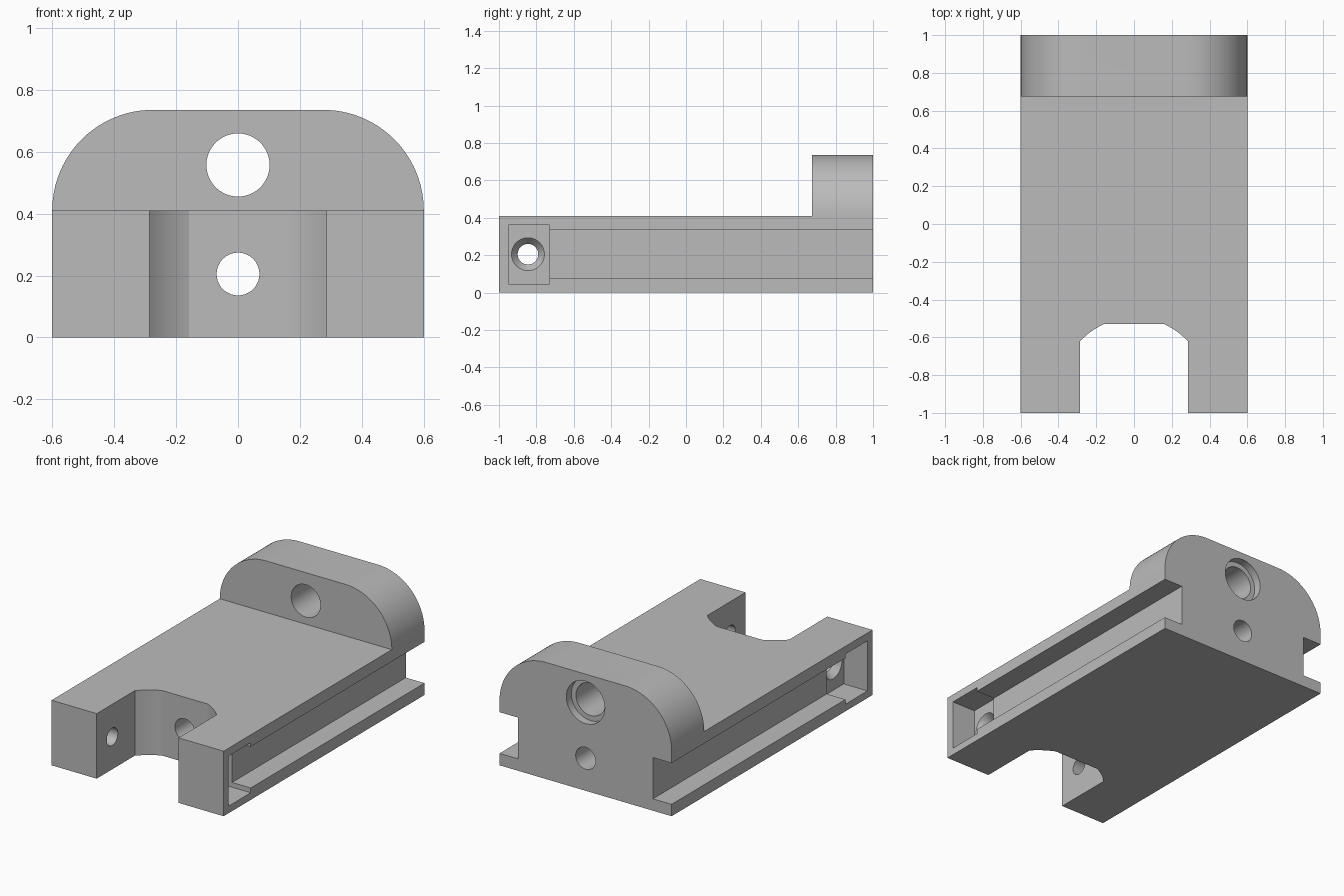
import bpy
import bmesh
from math import sin, cos, pi, sqrt, atan2, radians
from mathutils import Matrix, Vector

if "Cube" in bpy.data.objects:
    bpy.data.objects.remove(bpy.data.objects["Cube"], do_unlink=True)

# Single grey material
grey = bpy.data.materials.new("plain grey")
grey.use_nodes = True
grey.diffuse_color = (0.5, 0.5, 0.5, 1)
grey.node_tree.nodes["Principled BSDF"].inputs["Base Color"].default_value = (0.5, 0.5, 0.5, 1)


def finish(name, bm):
    bmesh.ops.recalc_face_normals(bm, faces=bm.faces)
    mesh = bpy.data.meshes.new(name)
    bm.to_mesh(mesh)
    bm.free()
    mesh.materials.append(grey)
    obj = bpy.data.objects.new(name, mesh)
    bpy.context.collection.objects.link(obj)
    return obj


def prism(name, outline, axis, start, end):
    """Extrude a 2D outline along an axis; the other two axes keep xyz order."""
    bm = bmesh.new()

    def place(p, t):
        co = list(p)
        co.insert(axis, t)
        return co

    face = bm.faces.new([bm.verts.new(place(p, start)) for p in outline])
    new = bmesh.ops.extrude_face_region(bm, geom=[face])["geom"]
    shift = Vector(place((0, 0), end - start))
    bmesh.ops.translate(bm, vec=shift, verts=[v for v in new if isinstance(v, bmesh.types.BMVert)])
    return finish(name, bm)


def box(name, low, high):
    (x0, y0, z0), (x1, y1, z1) = low, high
    return prism(name, [(x0, y0), (x1, y0), (x1, y1), (x0, y1)], 2, z0, z1)


def bore(name, start, end, r_start, r_end):
    """Straight or tapered round cutter between two points."""
    a, b = Vector(start), Vector(end)
    turn = (b - a).to_track_quat("Z", "Y").to_matrix().to_4x4()
    bm = bmesh.new()
    bmesh.ops.create_cone(bm, cap_ends=True, segments=64, radius1=r_start, radius2=r_end,
                          depth=(b - a).length, matrix=Matrix.Translation((a + b) / 2) @ turn)
    return finish(name, bm)


def combine(obj, tool, operation="DIFFERENCE"):
    tool.hide_render = True
    mod = obj.modifiers.new("cut", "BOOLEAN")
    mod.operation = operation
    mod.solver = "EXACT"
    mod.object = tool
    bpy.context.view_layer.objects.active = obj
    bpy.ops.object.modifier_apply(modifier=mod.name)
    bpy.data.objects.remove(tool, do_unlink=True)


def arc(cx, cy, r, a0, a1, n):
    return [(cx + r * cos(a0 + (a1 - a0) * i / n), cy + r * sin(a0 + (a1 - a0) * i / n))
            for i in range(n + 1)]


W, H, TOP, RAD = 0.6, 0.41, 0.735, 0.325

# Body: L-shaped side profile trimmed to the round-shouldered front outline
body = prism("mounting_body",
             [(-1, 0), (1, 0), (1, TOP), (0.675, TOP), (0.675, H), (-1, H)], 0, -0.7, 0.7)
outline = [(-W, -0.1), (W, -0.1)]
outline += arc(W - RAD, H, RAD, 0, pi / 2, 24)
outline += arc(RAD - W, H, RAD, pi / 2, pi, 24)
combine(body, prism("shoulder_trim", outline, 1, -1.1, 1.1), "INTERSECT")

# Front slot: straight sides, curved corners, flat back
side, back, mid, r = 0.285, -0.53, -0.884, 0.388
low = atan2(sqrt(r * r - side * side), side)
high = atan2(back - mid, sqrt(r * r - (back - mid) ** 2))
slot = [(-side, -1.1), (side, -1.1)]
slot += arc(0, mid, r, low, high, 10) + arc(0, mid, r, pi - high, pi - low, 10)
combine(body, prism("slot_cutter", slot, 2, -0.1, 0.6))

# Side grooves, end pockets and countersunk cross holes
for s in (-1, 1):
    combine(body, box("pocket_cutter", (min(s * 0.435, s * 0.7), -0.95, 0.045),
                      (max(s * 0.435, s * 0.7), -0.73, 0.36)))
    combine(body, box("groove_cutter", (min(s * 0.47, s * 0.7), -0.8, 0.075),
                      (max(s * 0.47, s * 0.7), 1.1, 0.335)))
    combine(body, bore("screw_hole", (s * 0.2, -0.845, 0.205), (s * 0.5, -0.845, 0.205), 0.055, 0.055))
    combine(body, bore("countersink", (s * 0.375, -0.845, 0.205), (s * 0.455, -0.845, 0.205), 0.04, 0.104))

# Lengthwise hole, upper hole and its rear counterbore
combine(body, bore("long_hole", (0, -0.7, 0.205), (0, 1.1, 0.205), 0.069, 0.069))
combine(body, bore("upper_hole", (0, 0.5, 0.557), (0, 1.1, 0.557), 0.102, 0.102))
combine(body, bore("counterbore", (0, 0.95, 0.557), (0, 1.1, 0.557), 0.134, 0.134))

# Smooth the curved walls, keep edges sharp
bpy.ops.object.select_all(action="DESELECT")
body.select_set(True)
bpy.context.view_layer.objects.active = body
bpy.ops.object.shade_smooth_by_angle(angle=radians(20))
